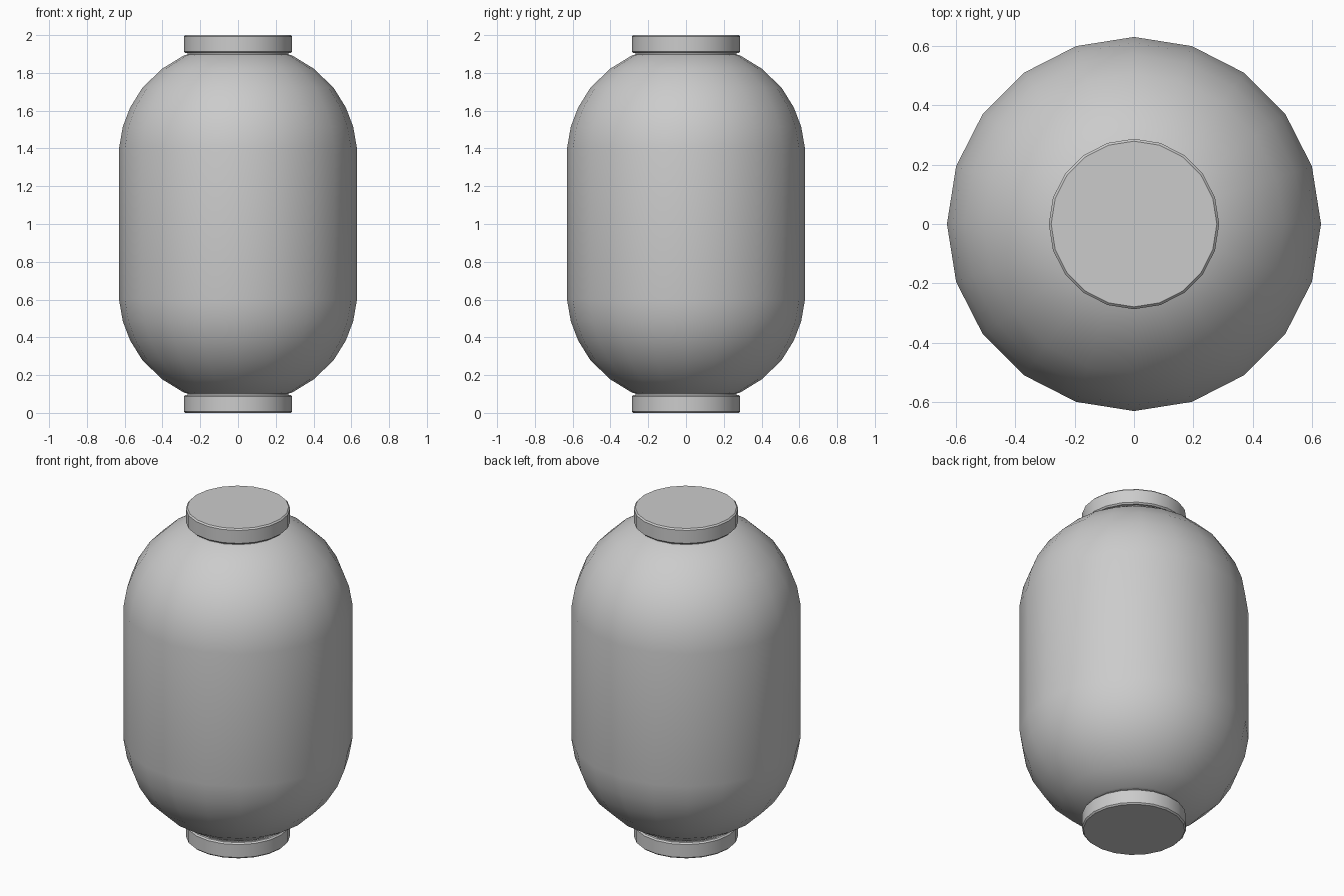
import bpy, bmesh, math

if "Cube" in bpy.data.objects:
    bpy.data.objects.remove(bpy.data.objects["Cube"])

SIDES = 20

def lathe(name, profile):
    """Revolve an (r, z) profile about z, closing both ends with flat faces."""
    bm = bmesh.new()
    rings = []
    for r, z in profile:
        rings.append([bm.verts.new((r * math.cos(2 * math.pi * i / SIDES),
                                    r * math.sin(2 * math.pi * i / SIDES), z))
                      for i in range(SIDES)])
    for a, b in zip(rings, rings[1:]):
        for i in range(SIDES):
            j = (i + 1) % SIDES
            bm.faces.new((a[i], a[j], b[j], b[i]))
    bm.faces.new(rings[0][::-1])
    bm.faces.new(rings[-1])
    mesh = bpy.data.meshes.new(name)
    bm.to_mesh(mesh)
    bm.free()
    obj = bpy.data.objects.new(name, mesh)
    bpy.context.collection.objects.link(obj)
    bpy.ops.object.select_all(action='DESELECT')
    obj.select_set(True)
    bpy.context.view_layer.objects.active = obj
    bpy.ops.object.shade_smooth_by_angle(angle=math.radians(35))
    return obj

# Lantern body: upper half profile mirrored about z = 1, with a recessed neck
upper = [(0.63, 1.40), (0.61, 1.515), (0.571, 1.617), (0.505, 1.723),
         (0.40, 1.823), (0.286, 1.893), (0.268, 1.897), (0.268, 1.91)]
lower = [(r, 2 - z) for r, z in reversed(upper)]
lathe("lantern_body", lower + upper)

# Flat end caps with slightly softened rims
b = 0.008
for name, z in (("bottom_cap", 0.0), ("top_cap", 1.905)):
    h = 0.095
    lathe(name, [(0.287 - b, z), (0.287, z + b),
                 (0.287, z + h - b), (0.287 - b, z + h)])
